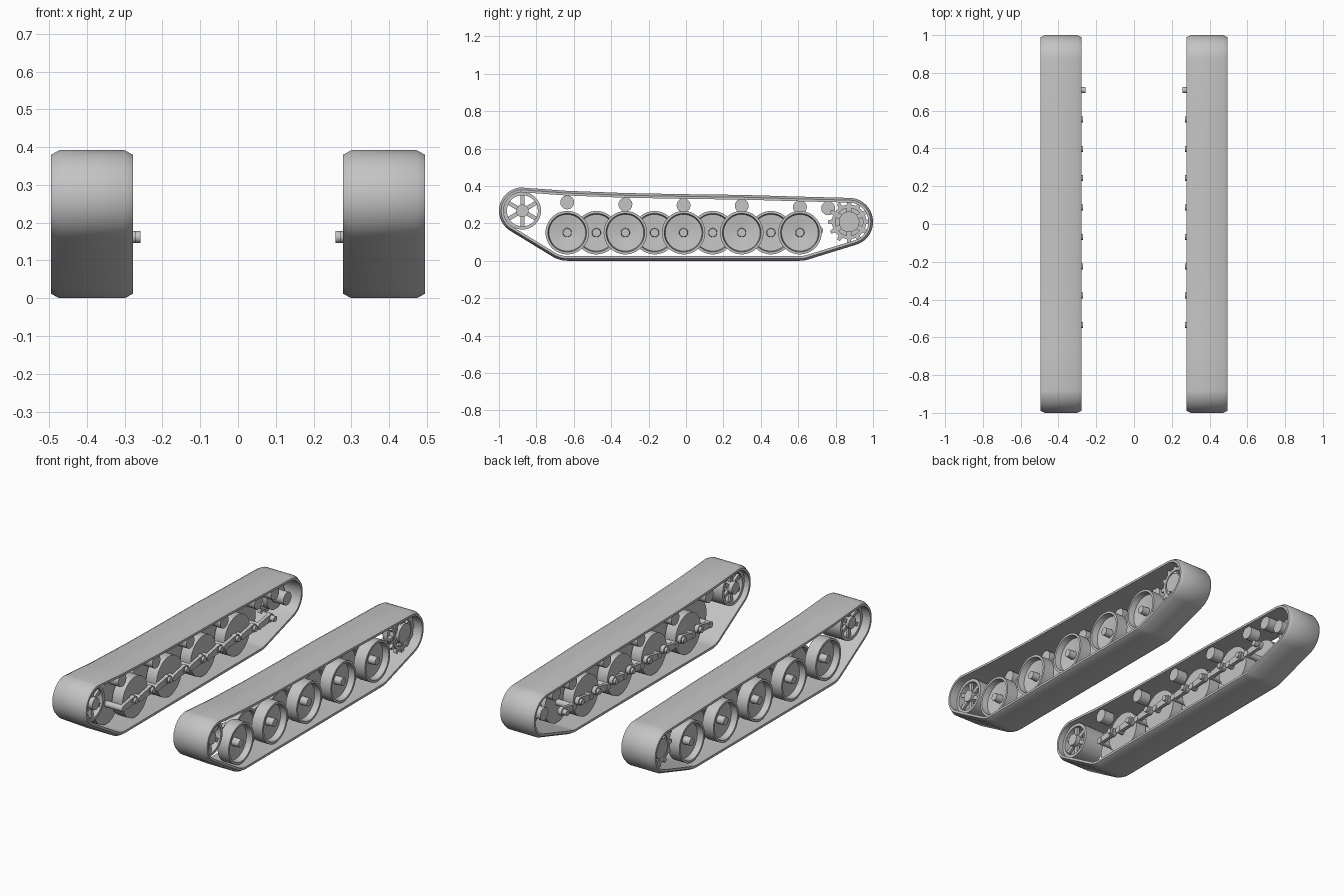
import bpy, bmesh, math
from mathutils import Vector, Matrix

cube = bpy.data.objects.get("Cube")
if cube:
    bpy.data.objects.remove(cube, do_unlink=True)

grey = bpy.data.materials.new("plain grey")
grey.use_nodes = True
grey.diffuse_color = (0.55, 0.55, 0.55, 1)
grey.node_tree.nodes["Principled BSDF"].inputs["Base Color"].default_value = grey.diffuse_color


def finish(name, bm):
    """Turn a bmesh on the +x side into an object mirrored to the other side."""
    bmesh.ops.remove_doubles(bm, verts=bm.verts, dist=1e-5)
    bmesh.ops.recalc_face_normals(bm, faces=bm.faces)
    mesh = bpy.data.meshes.new(name)
    bm.to_mesh(mesh)
    bm.free()
    mesh.materials.append(grey)
    mesh.shade_smooth()
    mesh.set_sharp_from_angle(angle=math.radians(32))
    obj = bpy.data.objects.new(name, mesh)
    bpy.context.collection.objects.link(obj)
    mirror = obj.modifiers.new("Mirror", "MIRROR")
    mirror.use_mirror_merge = False
    return obj


def skin(bm, rings):
    """Join neighbouring closed rings of points, wrapping around."""
    rows = [[bm.verts.new(p) for p in ring] for ring in rings]
    for a, b in zip(rows, rows[1:] + rows[:1]):
        for i in range(len(a)):
            j = (i + 1) % len(a)
            bm.faces.new((a[i], a[j], b[j], b[i]))


def lathe(bm, profile, y, z, steps=40):
    """Revolve (x, radius) points about an axle along x."""
    verts = [bm.verts.new((x, y, z + r)) for x, r in profile]
    edges = [bm.edges.new(pair) for pair in zip(verts, verts[1:])]
    bmesh.ops.spin(bm, geom=verts + edges, cent=(0, y, z), axis=(1, 0, 0),
                   angle=math.tau, steps=steps, use_merge=True)


def drum(bm, x0, x1, r, y, z, steps=32):
    lathe(bm, [(x0, 0), (x0, r), (x1, r), (x1, 0)], y, z, steps)


def tube(bm, x0, x1, r0, r1, y, z):
    lathe(bm, [(x0, r0), (x0, r1), (x1, r1), (x1, r0), (x0, r0)], y, z)


def bar(bm, x0, x1, start, end, w0, w1):
    """Flat tapered bar between two (y, z) points."""
    a, b = Vector(start), Vector(end)
    n = (b - a).orthogonal().normalized()
    corners = [a + n * w0, b + n * w1, b - n * w1, a - n * w0]
    lo, hi = [[bm.verts.new((x, c.x, c.y)) for c in corners] for x in (x0, x1)]
    bm.faces.new(lo)
    bm.faces.new(hi)
    for i in range(4):
        j = (i + 1) % 4
        bm.faces.new((lo[i], lo[j], hi[j], hi[i]))


def spokes(bm, x0, x1, r0, r1, y, z, count, width):
    for k in range(count):
        d = Vector((math.sin(math.tau * k / count), math.cos(math.tau * k / count)))
        c = Vector((y, z))
        bar(bm, x0, x1, c + d * r0, c + d * r1, width, width)


def arc(cy, cz, r, a0, a1, steps):
    angles = [math.radians(a0 + (a1 - a0) * i / steps) for i in range(steps + 1)]
    return [Vector((cy + r * math.cos(a), cz + r * math.sin(a))) for a in angles]


IDLER = (-0.875, 0.267)
SPROCKET = (0.872, 0.208)
AXLE_Z = 0.15
OUTER = [-0.635 + 0.311 * i for i in range(5)]
INNER = [-0.479 + 0.311 * i for i in range(4)]

# Track band: chamfered section swept around the running gear
top_run = [(0.605, 0.343), (0.295, 0.352), (-0.015, 0.356), (-0.325, 0.362), (-0.64, 0.374)]
path = (arc(*IDLER, 0.125, 94, 239, 22) + arc(OUTER[0], AXLE_Z, AXLE_Z, 239, 270, 6)
        + arc(OUTER[4], AXLE_Z, AXLE_Z, 270, 287, 4) + arc(*SPROCKET, 0.128, 287, 448, 24)
        + [Vector(p) for p in top_run])
section = [(0.30, 0), (0.473, 0), (0.495, 0.012), (0.495, 0.025), (0.278, 0.025), (0.278, 0.012)]
bm = bmesh.new()
rings = []
for i, p in enumerate(path):
    t = (path[(i + 1) % len(path)] - path[i - 1]).normalized()
    inward = Vector((-t.y, t.x))
    rings.append([(x, *(p + inward * d)) for x, d in section])
skin(bm, rings)
finish("track_band", bm)

# Outer road wheels: dished with a projecting hub
bm = bmesh.new()
for y in OUTER:
    lathe(bm, [(0.395, 0), (0.395, 0.116), (0.465, 0.116), (0.465, 0.103), (0.43, 0.098),
               (0.42, 0.024), (0.464, 0.022), (0.464, 0)], y, AXLE_Z, 48)
finish("outer_road_wheels", bm)

# Inner road wheels, staggered between the outer ones
bm = bmesh.new()
for y in INNER:
    lathe(bm, [(0.322, 0), (0.322, 0.116), (0.388, 0.116), (0.388, 0.103), (0.365, 0.098),
               (0.36, 0.024), (0.388, 0.022), (0.388, 0)], y, AXLE_Z, 48)
finish("inner_road_wheels", bm)

# Swing arms with pivots and axles
bm = bmesh.new()
for y in OUTER + INNER:
    pivot = (y + 0.1, 0.162)
    bar(bm, 0.286, 0.306, pivot, (y, AXLE_Z), 0.022, 0.016)
    drum(bm, 0.284, 0.308, 0.024, *pivot, 20)
    drum(bm, 0.258 if y == OUTER[4] else 0.27, 0.286, 0.016, *pivot, 20)
    drum(bm, 0.284, 0.40 if y in OUTER else 0.325, 0.018, y, AXLE_Z, 20)
finish("swing_arms", bm)

# Return rollers under the upper run
bm = bmesh.new()
for y, z in zip(OUTER + [0.76], (0.312, 0.301, 0.296, 0.294, 0.286, 0.281)):
    drum(bm, 0.295, 0.36, 0.037, y, z)
finish("return_rollers", bm)

# Front idler: open rim, spokes and hub
bm = bmesh.new()
tube(bm, 0.31, 0.445, 0.083, 0.1, *IDLER)
drum(bm, 0.295, 0.45, 0.034, *IDLER)
for x in (0.32, 0.42):
    spokes(bm, x, x + 0.015, 0.03, 0.086, *IDLER, 6, 0.011)
finish("idler_wheel", bm)

# Drive sprocket: toothed ring, spokes, hub and drive shaft
bm = bmesh.new()
tube(bm, 0.42, 0.445, 0.074, 0.092, *SPROCKET)
for k in range(12):
    d = Vector((math.sin(math.tau * k / 12), math.cos(math.tau * k / 12)))
    bar(bm, 0.423, 0.442, Vector(SPROCKET) + d * 0.086, Vector(SPROCKET) + d * 0.114, 0.014, 0.008)
spokes(bm, 0.424, 0.44, 0.05, 0.078, *SPROCKET, 6, 0.014)
drum(bm, 0.40, 0.455, 0.055, *SPROCKET)
drum(bm, 0.37, 0.40, 0.08, *SPROCKET)
drum(bm, 0.295, 0.37, 0.037, *SPROCKET)
finish("drive_sprocket", bm)
